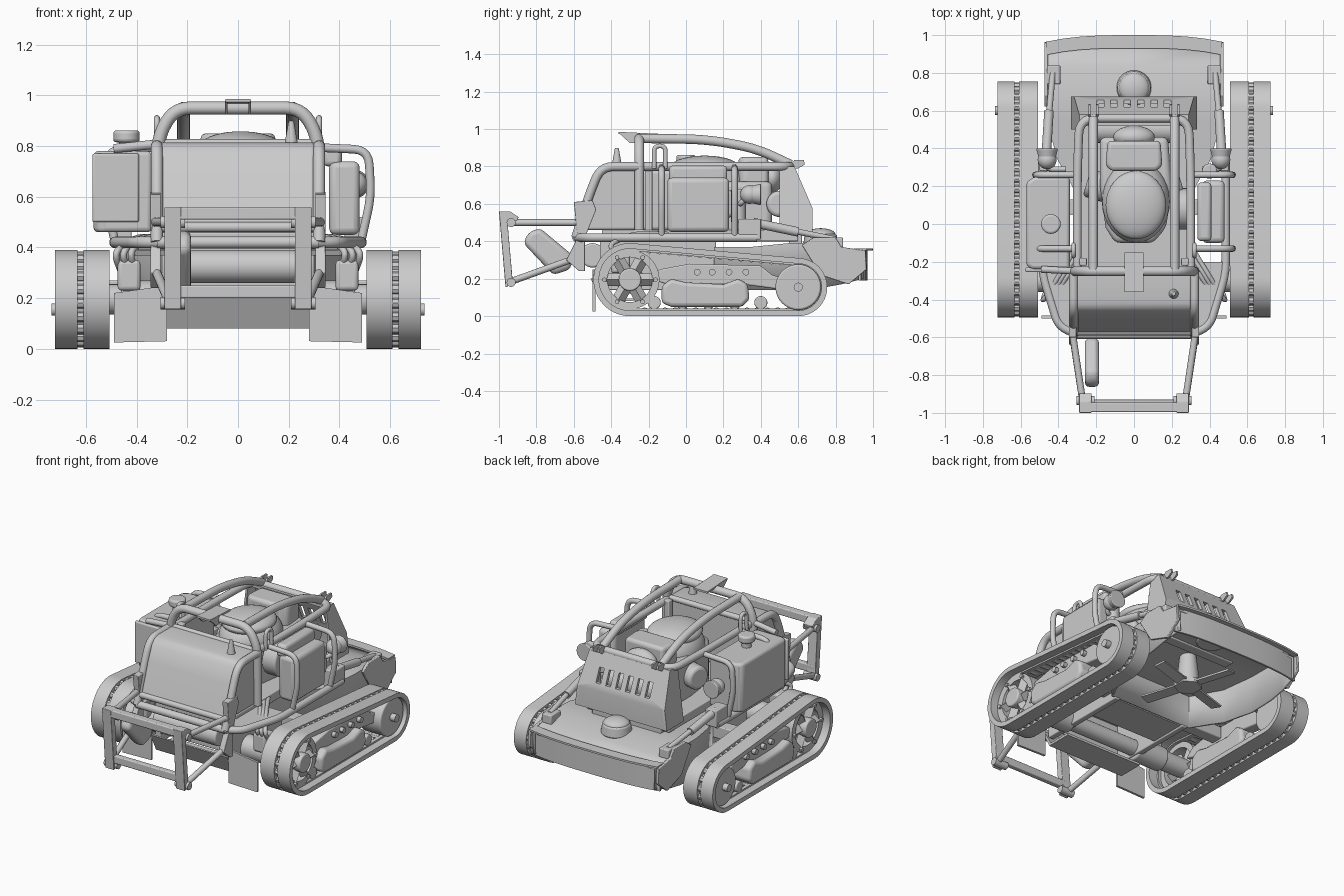
import bpy, bmesh
from math import sin, cos, pi, acos, atan2, hypot
from mathutils import Vector, Matrix

if "Cube" in bpy.data.objects:
    bpy.data.objects.remove(bpy.data.objects["Cube"])

AX = {'x': lambda u, v, w: (w, u, v), 'y': lambda u, v, w: (u, w, v), 'z': lambda u, v, w: (u, v, w)}

def add(name, bm, bevel=0):
    bmesh.ops.recalc_face_normals(bm, faces=bm.faces)
    me = bpy.data.meshes.new(name)
    bm.to_mesh(me)
    bm.free()
    ob = bpy.data.objects.new(name, me)
    bpy.context.collection.objects.link(ob)
    if bevel:
        m = ob.modifiers.new("bevel", 'BEVEL')
        m.width, m.segments, m.limit_method = bevel, 3, 'ANGLE'
    return ob

def prism(name, pts, axis, a, b, bevel=0):
    """Closed 2D profile pushed along an axis from a to b."""
    bm = bmesh.new()
    lo = [bm.verts.new(AX[axis](u, v, a)) for u, v in pts]
    hi = [bm.verts.new(AX[axis](u, v, b)) for u, v in pts]
    bm.faces.new(lo)
    bm.faces.new(hi)
    for i in range(len(pts)):
        j = (i + 1) % len(pts)
        bm.faces.new((lo[i], lo[j], hi[j], hi[i]))
    return add(name, bm, bevel)

def ring(name, outer, inner, a, b):
    """Band along x between two loops of (y, z) points."""
    bm = bmesh.new()
    n = len(outer)
    L = [[bm.verts.new((x, y, z)) for y, z in loop] for loop, x in ((outer, a), (outer, b), (inner, b), (inner, a))]
    for k in range(4):
        for i in range(n):
            j = (i + 1) % n
            bm.faces.new((L[k][i], L[k][j], L[(k + 1) % 4][j], L[(k + 1) % 4][i]))
    return add(name, bm)

def box(name, lo, hi, bevel=0.006):
    return prism(name, [(lo[0], lo[1]), (hi[0], lo[1]), (hi[0], hi[1]), (lo[0], hi[1])], 'z', lo[2], hi[2], bevel)

def cyl(name, p, q, r, r2=None, n=32, bevel=0):
    p, q = Vector(p), Vector(q)
    d = q - p
    bm = bmesh.new()
    m = Matrix.Translation((p + q) / 2) @ d.to_track_quat('Z', 'Y').to_matrix().to_4x4()
    bmesh.ops.create_cone(bm, cap_ends=True, segments=n, radius1=r, radius2=r if r2 is None else r2, depth=d.length, matrix=m)
    return add(name, bm, bevel)

def ball(name, c, size):
    bm = bmesh.new()
    bmesh.ops.create_uvsphere(bm, u_segments=32, v_segments=18, radius=1, matrix=Matrix.Translation(c) @ Matrix.Diagonal((*size, 1)))
    return add(name, bm)

def tube(name, pts, r=0.018, fillet=0.07):
    """Round pipe through points with rounded corners."""
    P = [Vector(p) for p in pts]
    path = [P[0]]
    for a, p, b in zip(P, P[1:], P[2:]):
        d = min(fillet, (a - p).length * .49, (b - p).length * .49)
        s, e = p + (a - p).normalized() * d, p + (b - p).normalized() * d
        path += [s * (1 - t) ** 2 + p * 2 * t * (1 - t) + e * t * t for t in (0, .2, .4, .6, .8, 1)]
    path.append(P[-1])
    cu = bpy.data.curves.new(name, 'CURVE')
    cu.dimensions, cu.bevel_depth, cu.bevel_resolution, cu.use_fill_caps = '3D', r, 6, True
    sp = cu.splines.new('POLY')
    sp.points.add(len(path) - 1)
    for pt, v in zip(sp.points, path):
        pt.co = (*v, 1)
    tmp = bpy.data.objects.new(name, cu)
    ob = bpy.data.objects.new(name, bpy.data.meshes.new_from_object(tmp))
    bpy.data.objects.remove(tmp)
    bpy.context.collection.objects.link(ob)
    return ob

def flare(ob):
    """Widen a cowl part toward its foot."""
    for v in ob.data.vertices:
        v.co.x *= 1.06 - .4 * (v.co.z - .45)
    return ob

def circle(y, z, r, n=40):
    return [(y + r * cos(2 * pi * i / n), z + r * sin(2 * pi * i / n)) for i in range(n)]

SP, ID = (-0.30, 0.195, 0.195), (0.60, 0.155, 0.155)   # sprocket and idler: y, z, belt radius

def belt(o):
    """Belt loop around both wheels, inset by o."""
    dy, dz = ID[0] - SP[0], ID[1] - SP[1]
    f, t = atan2(dz, dy), acos((SP[2] - ID[2]) / hypot(dy, dz))
    out = []
    for (y, z, r), a0, a1 in ((ID, f - t, f + t), (SP, f + t, f - t + 2 * pi)):
        out += [(y + (r - o) * cos(a0 + (a1 - a0) * i / 24), z + (r - o) * sin(a0 + (a1 - a0) * i / 24)) for i in range(25)]
    return out

def lugs(name, x, n=50):
    loop = [Vector((x, *p)) for p in belt(0.026)]
    loop.append(loop[0])
    total = sum((b - a).length for a, b in zip(loop, loop[1:]))
    bm, want, run = bmesh.new(), 0, 0
    for a, b in zip(loop, loop[1:]):
        L = (b - a).length
        while want < run + L and want < total - 1e-4:
            m = Matrix.Translation(a.lerp(b, (want - run) / L)) @ Matrix.Rotation(pi / 2, 4, 'Y')
            bmesh.ops.create_cone(bm, cap_ends=True, segments=8, radius1=.021, radius2=.021, depth=.05, matrix=m)
            want += total / n
        run += L
    return add(name, bm)

for s, side in ((-1, "left_"), (1, "right_")):
    # Tracks with split tread
    ring(side + "tread_inner", belt(0), belt(.03), s * .508, s * .609)
    ring(side + "tread_outer", belt(0), belt(.03), s * .633, s * .722)
    ring(side + "tread_core", belt(.025), belt(.04), s * .57, s * .67)
    lugs(side + "tread_lugs", s * .621)
    # Spoked sprocket and solid idler
    y, z = SP[:2]
    ring(side + "sprocket_rim", circle(y, z, .158), circle(y, z, .12), s * .59, s * .67)
    cyl(side + "sprocket_hub", (s * .45, y, z), (s * .70, y, z), .06, bevel=.008)
    for k in range(6):
        a = k * pi / 3
        c, d = cos(a), sin(a)
        cyl(side + "sprocket_spoke", (s * .645, y, z), (s * .645, y + .13 * c, z + .13 * d), .034, n=4)
        cyl(side + "sprocket_bolt", (s * .66, y + .137 * c, z + .137 * d), (s * .685, y + .137 * c, z + .137 * d), .013, n=6)
    y, z = ID[:2]
    cyl(side + "idler_wheel", (s * .54, y, z), (s * .70, y, z), .122, bevel=.01)
    cyl(side + "idler_cap", (s * .70, y, z), (s * .735, y, z), .024)
    # Track frame, rollers and guard
    prism(side + "track_frame", [(-.2, .2), (-.14, .25), (.02, .28), (.40, .27), (.46, .22), (.6, .18), (.6, .13), (.3, .17), (-.1, .17)], 'x', s * .57, s * .65, .008)
    for yy in (.06, .14, .23, .32):
        cyl(side + "frame_bolt", (s * .64, yy, .235), (s * .675, yy, .235), .018, n=12)
    prism(side + "roller_guard", [(-.13, .07), (-.08, .05), (.3, .05), (.34, .09), (.33, .17), (.28, .2), (.2, .17), (.0, .18), (-.08, .2), (-.13, .16)], 'x', s * .55, s * .70, .02)
    for yy in (-.17, -.02, .12, .26, .40):
        cyl(side + "track_roller", (s * .55, yy, .072), (s * .67, yy, .072), .035, bevel=.006)
    # Drive motor, mounts and hoses
    cyl(side + "drive_motor", (s * .25, -.30, .195), (s * .46, -.30, .195), .075, bevel=.01)
    box(side + "motor_valve", (s * .43 - .045, -.40, .23), (s * .43 + .045, -.30, .35), .015)
    box(side + "frame_mount", (s * .42 - .15, .05, .19), (s * .42 + .15, .13, .27))
    for k in range(3):
        tube(side + "hose", [(s * (.40 + .03 * k), -.34, .3), (s * (.43 + .03 * k), -.42, .38), (s * (.36 + .02 * k), -.28, .44), (s * .26, -.15 + .05 * k, .44)], .013, .05)
    # Mud flap, corner plate and lower side rail
    prism(side + "mud_flap", [(s * .28, .03), (s * .49, .025), (s * .49, .22), (s * .42, .23), (s * .28, .25)], 'y', -.50, -.485)
    tube(side + "lower_rail", [(s * .30, -.585, .42), (s * .40, -.54, .42), (s * .485, -.26, .42), (s * .485, .38, .42)], .023)
    prism(side + "corner_plate", [(s * .28, -.57), (s * .39, -.53), (s * .475, -.25), (s * .475, -.20), (s * .28, -.20)], 'z', .415, .435)
    # Hood side tube and guard hoops
    tube(side + "hood_rail", [(s * .32, -.59, .42), (s * .32, -.51, .67), (s * .32, -.455, .80), (s * .32, -.25, .80)], .024)
    for yy in (-.13, .26):
        tube(side + "guard_hoop", [(s * .30, yy, .795), (s * .515, yy, .785), (s * .525, yy, .6), (s * .485, yy, .42)], .017, .06)
    tube(side + "lifting_eye", [(s * .32, -.17, .79), (s * .32, -.17, .91), (s * .32, -.11, .91), (s * .32, -.11, .79)], .012, .03)
    # Hinge plates and front bumper arms
    prism(side + "hinge_plate", [(-.60, .61), (-.50, .62), (-.48, .57), (-.54, .42), (-.54, .24), (-.57, .24), (-.64, .30), (-.58, .42)], 'x', s * .305, s * .345, .004)
    tube(side + "bumper_arm_upper", [(s * .325, -.58, .50), (s * .27, -.95, .50)], .018)
    tube(side + "bumper_arm_lower", [(s * .325, -.59, .31), (s * .27, -.95, .18)], .018)
    prism(side + "bumper_post", [(-1, .56), (-.94, .56), (-.895, .53), (-.905, .50), (-.955, .51), (-.925, .17), (-.965, .155)], 'x', s * .225, s * .29, .004)
    for z0 in (.50, .18):
        cyl(side + "bumper_pin", (s * .21, -.935, z0), (s * .305, -.935, z0), .024, n=16)
    # Roll cage rails and rear clevises
    tube(side + "cage_rail", [(s * .215, -.24, .95), (s * .215, .12, .945), (s * .215, .38, .895), (s * .215, .56, .81)], .025, .15)
    for x in (.195, .235):
        prism(side + "rear_hook", [(.54, .79), (.60, .79), (.635, .81), (.63, .835), (.58, .835)], 'x', s * x - .006, s * x + .006)
    # Work lamps and deck lift struts
    cyl(side + "work_lamp", (s * .46, .33, .65), (s * .46, .40, .65), .04, .058, bevel=.006)
    ball(side + "lamp_back", (s * .46, .34, .65), (.05, .05, .05))
    tube(side + "lamp_bracket", [(s * .46, .34, .65), (s * .46, .29, .60), (s * .36, .29, .60)], .014, .03)
    box(side + "strut_bracket", (s * .46 - .04, .28, .41), (s * .46 + .04, .40, .52))
    cyl(side + "strut_body", (s * .465, .36, .50), (s * .45, .60, .45), .025)
    cyl(side + "strut_rod", (s * .45, .58, .455), (s * .43, .80, .41), .016)
    box(side + "strut_foot", (s * .425 - .035, .74, .36), (s * .425 + .035, .84, .42))
    # Mower deck cheeks, cowl sides, engine frame
    prism(side + "deck_cheek", [(.62, .38), (.68, .42), (.80, .42), (.83, .37), (.96, .35), (.965, .25), (.87, .17), (.72, .22)], 'x', s * .455, s * .475, .004)
    flare(prism(side + "cowl_cheek", [(.50, .45), (.50, .78), (.58, .795), (.675, .58), (.675, .45)], 'x', s * .30, s * .315))
    box(side + "engine_post", (s * .27 - .02, -.22, .42), (s * .27 + .02, -.18, .82))
    box(side + "chassis_rail", (s * .26 - .02, -.46, .14), (s * .26 + .02, .16, .41))
    cyl(side + "cylinder_head", (s * .25, .22, .60), (s * .12, .18, .60), .075, bevel=.02)

# Chassis and front lower parts
prism("skid_plate", [(-.51, .20), (-.45, .08), (-.28, .08), (-.28, .095), (-.44, .095), (-.495, .20)], 'x', -.28, .28)
prism("belly_plate", [(-.10, .15), (.14, .15), (.14, .165), (-.10, .165)], 'x', -.26, .26)
cyl("axle_beam", (-.27, -.30, .195), (.27, -.30, .195), .05)
box("engine_floor", (-.30, -.45, .40), (.30, .60, .46))
cyl("cross_drum", (-.23, -.50, .325), (.23, -.50, .325), .065, bevel=.01)
box("front_lower_wall", (-.28, -.46, .20), (.28, -.44, .42))
tube("front_cross_tube", [(-.32, -.57, .48), (.32, -.57, .48)], .02)
tube("lower_cross_tube", [(-.32, -.585, .42), (.32, -.585, .42)], .024)
box("bumper_top_bar", (-.285, -.995, .51), (.285, -.945, .56))
box("bumper_bottom_bar", (-.285, -.965, .20), (.285, -.93, .25))
prism("bumper_cylinder", [(-.87, .39), (-.84, .45), (-.78, .47), (-.60, .32), (-.62, .25), (-.71, .22)], 'x', -.26, -.185, .025)

# Front hood
prism("hood", [(-.585, .46), (-.51, .68), (-.47, .775), (-.44, .805), (-.40, .815), (-.24, .815), (-.24, .46)], 'x', -.305, .305, .015)
cyl("hood_antenna", (.21, -.37, .81), (.21, -.37, .90), .026, .01, bevel=.004)

# Roll cage hoop, ring and front bracket
tube("cage_hoop", [(-.32, -.25, .46), (-.315, -.25, .84), (-.25, -.25, .95), (.25, -.25, .95), (.315, -.25, .84), (.32, -.25, .46)], .026, .11)
tube("cage_ring", [(-.30, -.25, .80), (-.30, .25, .80), (-.29, .56, .80), (.29, .56, .80), (.30, .25, .80), (.30, -.25, .80)], .023, .09)
tube("left_cross_tube", [(-.49, -.24, .79), (-.30, -.25, .81), (.32, -.25, .81)], .018)
prism("cage_bracket_top", [(-.36, .985), (-.15, .975), (-.15, .963), (-.36, .973)], 'x', -.05, .05)
for x in (-.046, .046):
    prism("cage_bracket_side", [(-.36, .98), (-.25, .98), (-.25, .925), (-.30, .925)], 'x', x - .005, x + .005)

# Engine
prism("engine_block", [(-.15, -.02), (-.10, -.10), (.10, -.10), (.17, -.02), (.20, .2), (.18, .46), (-.18, .46), (-.18, .2)], 'z', .44, .72, .03)
ball("engine_shroud", (.01, .12, .70), (.18, .22, .145))
ball("blower_dome", (.01, .10, .80), (.16, .18, .058))
prism("air_filter", [(-.15, .31), (-.12, .28), (.12, .28), (.15, .31), (.14, .44), (-.14, .44)], 'z', .62, .85, .025)
ball("filter_cover", (0, .46, .74), (.11, .06, .08))
cyl("muffler", (-.22, .50, .60), (.22, .50, .60), .07, bevel=.02)
cyl("engine_pulley", (.19, .08, .62), (.29, .08, .62), .11, bevel=.012)

# Fuel tank on the left, hydraulic box on the right
prism("fuel_tank", [(-.57, -.22), (-.54, -.24), (-.34, -.24), (-.34, .25), (-.53, .25), (-.57, .22)], 'z', .46, .78, .025)
box("tank_front_panel", (-.575, -.255, .50), (-.39, -.23, .77), .008)
cyl("tank_neck", (-.44, 0, .77), (-.44, 0, .82), .03)
cyl("tank_cap", (-.44, 0, .815), (-.44, 0, .862), .052, bevel=.012)
box("hydraulic_box", (.36, -.10, .45), (.48, .23, .74), .025)
box("hydraulic_box_lid", (.335, -.09, .72), (.41, .22, .805), .02)
cyl("hydraulic_filter", (.40, .28, .50), (.40, .28, .68), .04, bevel=.01)

# Rear cowl with vent slots
cowl = flare(prism("rear_cowl", [(.52, .80), (.58, .80), (.675, .58), (.675, .45), (.655, .45), (.655, .575), (.565, .782), (.52, .782)], 'x', -.315, .315))
cutter = box("vent_cutter", (-.195, .5, .62), (-.16, .75, .71), 0)
cutter.hide_render = True
cutter.display_type = 'WIRE'
arr = cutter.modifiers.new("array", 'ARRAY')
arr.count, arr.use_relative_offset, arr.use_constant_offset = 6, False, True
arr.constant_offset_displace = (.071, 0, 0)
cut = cowl.modifiers.new("slots", 'BOOLEAN')
cut.object, cut.operation = cutter, 'DIFFERENCE'

# Mower deck: open-bottomed shell of cross sections (y, half width, top, bottom)
rows = [(.15, .30, .37, .15), (.35, .41, .37, .14), (.55, .46, .39, .14), (.72, .465, .395, .15), (.83, .465, .365, .17), (.95, .445, .34, .20)]
bm = bmesh.new()
R = [[bm.verts.new(v) for v in ((-w, y, b), (-w, y, t), (0, y + .02 * (y > .9), t), (w, y, t), (w, y, b))] for y, w, t, b in rows]
for a, b in zip(R, R[1:]):
    for k in range(4):
        bm.faces.new((a[k], a[k + 1], b[k + 1], b[k]))
bm.faces.new(R[0])
add("mower_deck", bm).modifiers.new("thickness", 'SOLIDIFY').thickness = .014
edge = [(-.465 + .093 * i, .99 - .035 * (abs(i - 5) / 5) ** 3) for i in range(11)]
prism("deck_rear_skirt", [(x, y - .02) for x, y in edge] + [(x, y - .032) for x, y in reversed(edge)], 'z', .19, .355)
prism("deck_rear_lip", [(x, y + .01) for x, y in edge] + [(x, y - .06) for x, y in reversed(edge)], 'z', .35, .362)
cyl("spindle_housing", (0, .72, .37), (0, .72, .44), .095, .085, bevel=.012)
ball("spindle_dome", (0, .72, .435), (.08, .08, .035))
box("deck_hinge", (-.25, .55, .37), (.25, .62, .46))

# Blades under the deck
cyl("blade_spindle", (0, .50, .19), (0, .50, .38), .07, .05, bevel=.008)
cyl("blade_hub", (0, .50, .165), (0, .50, .195), .085, n=6)
for k in range(4):
    blade = box("blade", (.04, -.035, 0), (.31, .035, .012), 0)
    blade.matrix_world = Matrix.Translation((0, .50, .175)) @ Matrix.Rotation(.3 + k * pi / 2, 4, 'Z') @ Matrix.Rotation(.15, 4, 'X')

for ob in bpy.context.scene.objects:
    ob.select_set(ob != cutter)
bpy.context.view_layer.objects.active = cowl
bpy.ops.object.shade_smooth_by_angle()
